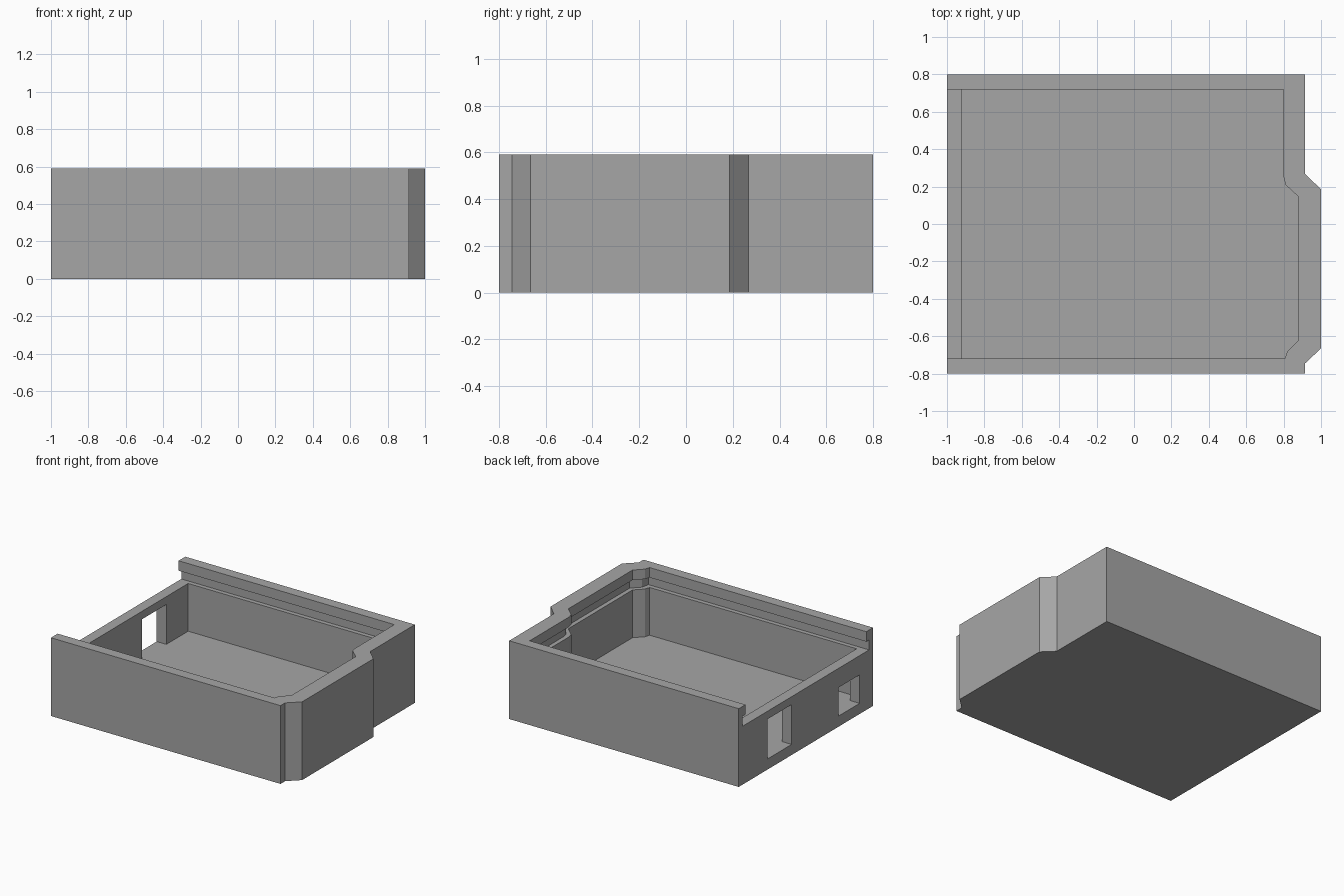
import bpy, bmesh

if "Cube" in bpy.data.objects:
    bpy.data.objects.remove(bpy.data.objects["Cube"])

H = 0.59          # total height
FLOOR = 0.08      # floor thickness
LEDGE = 0.44      # ledge the sliding lid rests on
LIP = 0.515       # underside of the retaining lip

grey = bpy.data.materials.new("grey plastic")
grey.diffuse_color = (0.38, 0.38, 0.38, 1)
grey.use_nodes = True
grey.node_tree.nodes["Principled BSDF"].inputs["Base Color"].default_value = grey.diffuse_color


def prism(name, outline, z0, z1):
    """Extrude a closed xy outline from z0 to z1."""
    bm = bmesh.new()
    base = bm.faces.new([bm.verts.new((x, y, z0)) for x, y in outline])
    top = bmesh.ops.extrude_face_region(bm, geom=[base])["geom"]
    bmesh.ops.translate(bm, vec=(0, 0, z1 - z0),
                        verts=[v for v in top if isinstance(v, bmesh.types.BMVert)])
    bmesh.ops.recalc_face_normals(bm, faces=bm.faces)
    mesh = bpy.data.meshes.new(name)
    bm.to_mesh(mesh)
    bm.free()
    mesh.materials.append(grey)
    obj = bpy.data.objects.new(name, mesh)
    bpy.context.collection.objects.link(obj)
    return obj


def inner_outline(x0, d=0.0):
    """Inside shape with the bulged right end, starting at x0 and grown by d."""
    return [(x0, -0.72 - d), (0.807 + d, -0.72 - d), (0.82 + d, -0.68 - d * 0.4),
            (0.88 + d, -0.62 - d * 0.4), (0.88 + d, 0.145 + d * 0.4),
            (0.81 + d, 0.21 + d * 0.4), (0.80 + d, 0.25 + d * 0.4),
            (0.80 + d, 0.72 + d), (x0, 0.72 + d)]


def window(name, y0, y1, z1):
    return prism(name, [(-1.1, y0), (-0.85, y0), (-0.85, y1), (-1.1, y1)], FLOOR, z1)


# Outer shell with the bulge on the right side
case = prism("case_body", [(-1, -0.8), (0.915, -0.8), (0.915, -0.745), (1, -0.665),
                           (1, 0.185), (0.915, 0.268), (0.915, 0.8), (-1, 0.8)], 0, H)

# Lid slot, lip opening, cavity and the two connector windows
cutters = [
    prism("lid_slot", inner_outline(-1.1, 0.033), LEDGE, LIP),
    prism("lip_opening", inner_outline(-1.1), LIP - 0.03, H + 0.1),
    prism("cavity", inner_outline(-0.92), FLOOR, LEDGE + 0.03),
    window("large_window", 0.17, 0.46, 0.38),
    window("small_window", -0.64, -0.39, 0.295),
]
bpy.context.view_layer.objects.active = case
for cutter in cutters:
    mod = case.modifiers.new(cutter.name, "BOOLEAN")
    mod.operation = "DIFFERENCE"
    mod.solver = "EXACT"
    mod.object = cutter
    bpy.ops.object.modifier_apply(modifier=mod.name)
for cutter in cutters:
    bpy.data.objects.remove(cutter, do_unlink=True)
